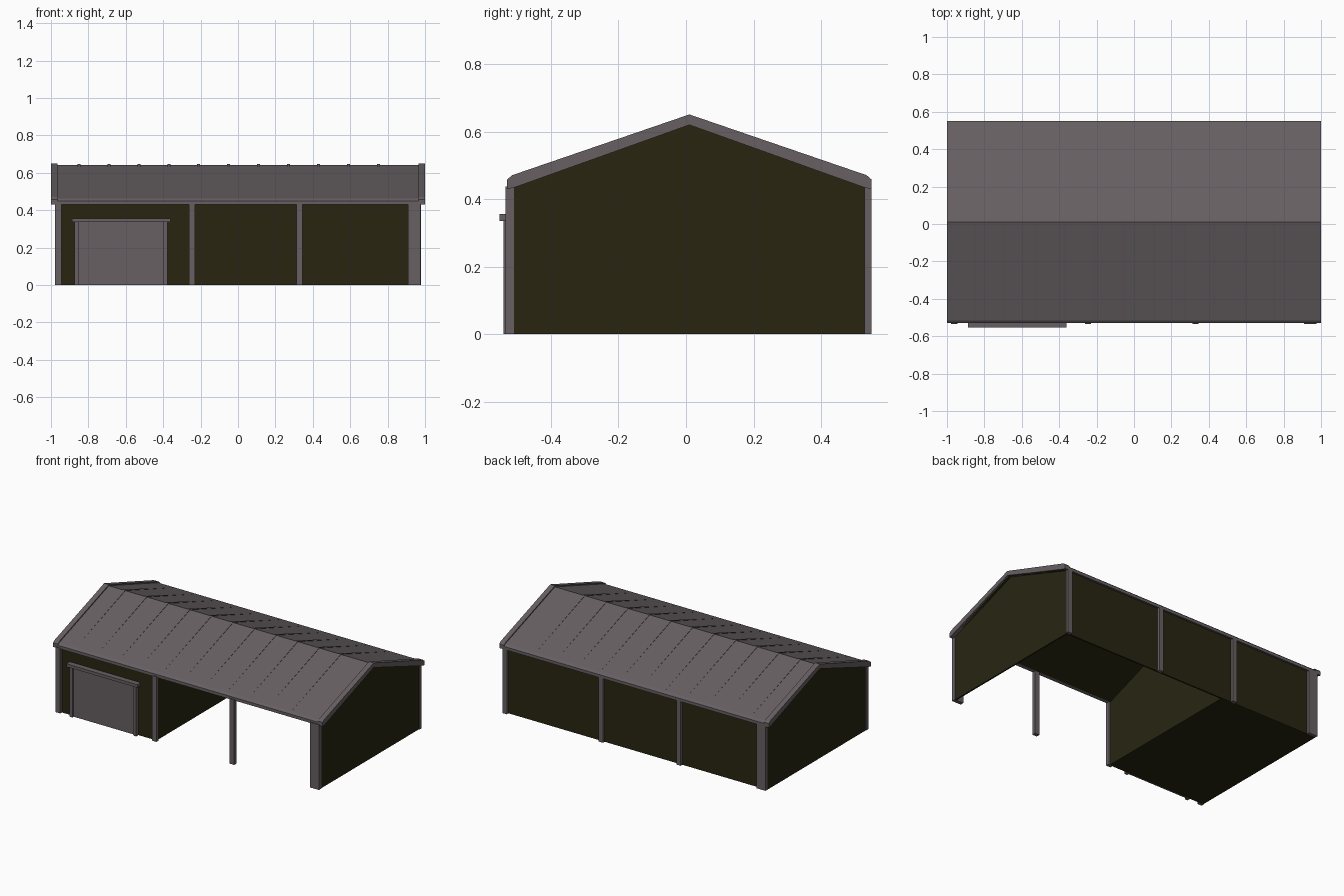
import bpy, bmesh

if "Cube" in bpy.data.objects:
    bpy.data.objects.remove(bpy.data.objects["Cube"])


def material(name, rgb):
    m = bpy.data.materials.new(name)
    m.diffuse_color = (*rgb, 1)
    m.use_nodes = True
    m.node_tree.nodes["Principled BSDF"].inputs["Base Color"].default_value = m.diffuse_color
    return m


STEEL = material("warm grey steel", (0.135, 0.115, 0.124))
OLIVE = material("dark olive cladding", (0.021, 0.0185, 0.0056))


def finish(name, bm, *mats):
    bmesh.ops.recalc_face_normals(bm, faces=bm.faces)
    me = bpy.data.meshes.new(name)
    bm.to_mesh(me)
    bm.free()
    for m in mats:
        me.materials.append(m)
    ob = bpy.data.objects.new(name, me)
    bpy.context.collection.objects.link(ob)
    return ob


def box(name, x0, x1, y0, y1, z0, z1, mat):
    bm = bmesh.new()
    bmesh.ops.create_cube(bm, size=1)
    for v in bm.verts:
        v.co.x = x1 if v.co.x > 0 else x0
        v.co.y = y1 if v.co.y > 0 else y0
        v.co.z = z1 if v.co.z > 0 else z0
    return finish(name, bm, mat)


def prism(name, pts, x0, x1, *mats):
    """Extrude a (y, z) profile along x."""
    bm = bmesh.new()
    f = bm.faces.new([bm.verts.new((x0, y, z)) for y, z in pts])
    ext = bmesh.ops.extrude_face_region(bm, geom=[f])["geom"]
    for v in ext:
        if isinstance(v, bmesh.types.BMVert):
            v.co.x = x1
    return finish(name, bm, *mats)


MID = 0.01            # y of the ridge


def roof_profile(lift=0.0):
    half = [(-0.54, 0.43), (-0.54, 0.45 + lift), (-0.525, 0.463 + lift)]
    outer = half + [(0, 0.643 + lift)] + [(-y, z) for y, z in reversed(half)]
    inner = [(0.52, 0.434), (0, 0.62), (-0.52, 0.434)]
    return [(y + MID, z) for y, z in outer + inner]


# Roof: steel on top, dark lining on the underside
roof = prism("roof", roof_profile(), -0.99, 0.99, STEEL, OLIVE)
for p in roof.data.polygons:
    if p.normal.z < -0.5 and abs(p.center.y - MID) < 0.4:
        p.material_index = 1

# Verge trims at both gable ends
prism("left_verge_trim", roof_profile(0.008), -1.0, -0.965, STEEL)
prism("right_verge_trim", roof_profile(0.008), 0.965, 1.0, STEEL)

# Sheet seams and ridge
for i in range(11):
    x = -0.85 + 0.16 * i
    seam = [(-0.525, 0.463), (0, 0.646), (0.525, 0.463),
            (0.51, 0.455), (0, 0.63), (-0.51, 0.455)]
    prism("roof_seam", [(y + MID, z) for y, z in seam], x - 0.008, x + 0.008, STEEL)

# Gable walls and partition
gable = [(-0.515, 0), (0.53, 0), (0.53, 0.437), (MID, 0.624), (-0.515, 0.437)]
prism("left_gable_wall", gable, -0.975, -0.965, OLIVE)
prism("right_gable_wall", gable, 0.962, 0.972, OLIVE)
prism("partition_wall", gable, -0.252, -0.242, OLIVE)

# Long walls and floor of the closed bay
box("back_wall", -0.97, 0.97, 0.522, 0.532, 0, 0.437, OLIVE)
box("front_wall", -0.97, -0.245, -0.517, -0.507, 0, 0.437, OLIVE)
box("bay_floor", -0.97, -0.245, -0.51, 0.525, 0, 0.005, OLIVE)

# Posts: front row, and back row turned half round
for x0, x1 in [(-0.978, -0.945), (-0.263, -0.231), (0.313, 0.346),
               (0.908, 0.94), (0.94, 0.975)]:
    box("front_post", x0, x1, -0.535, -0.51, 0, 0.437, STEEL)
    box("back_post", -x1, -x0, 0.529, 0.55, 0, 0.437, STEEL)

# Sliding door with jambs and lintel
box("door_panel", -0.86, -0.39, -0.526, -0.515, 0, 0.337, STEEL)
box("left_door_jamb", -0.873, -0.851, -0.54, -0.515, 0, 0.337, STEEL)
box("right_door_jamb", -0.399, -0.377, -0.54, -0.515, 0, 0.337, STEEL)
box("door_lintel", -0.887, -0.36, -0.553, -0.515, 0.336, 0.356, STEEL)
